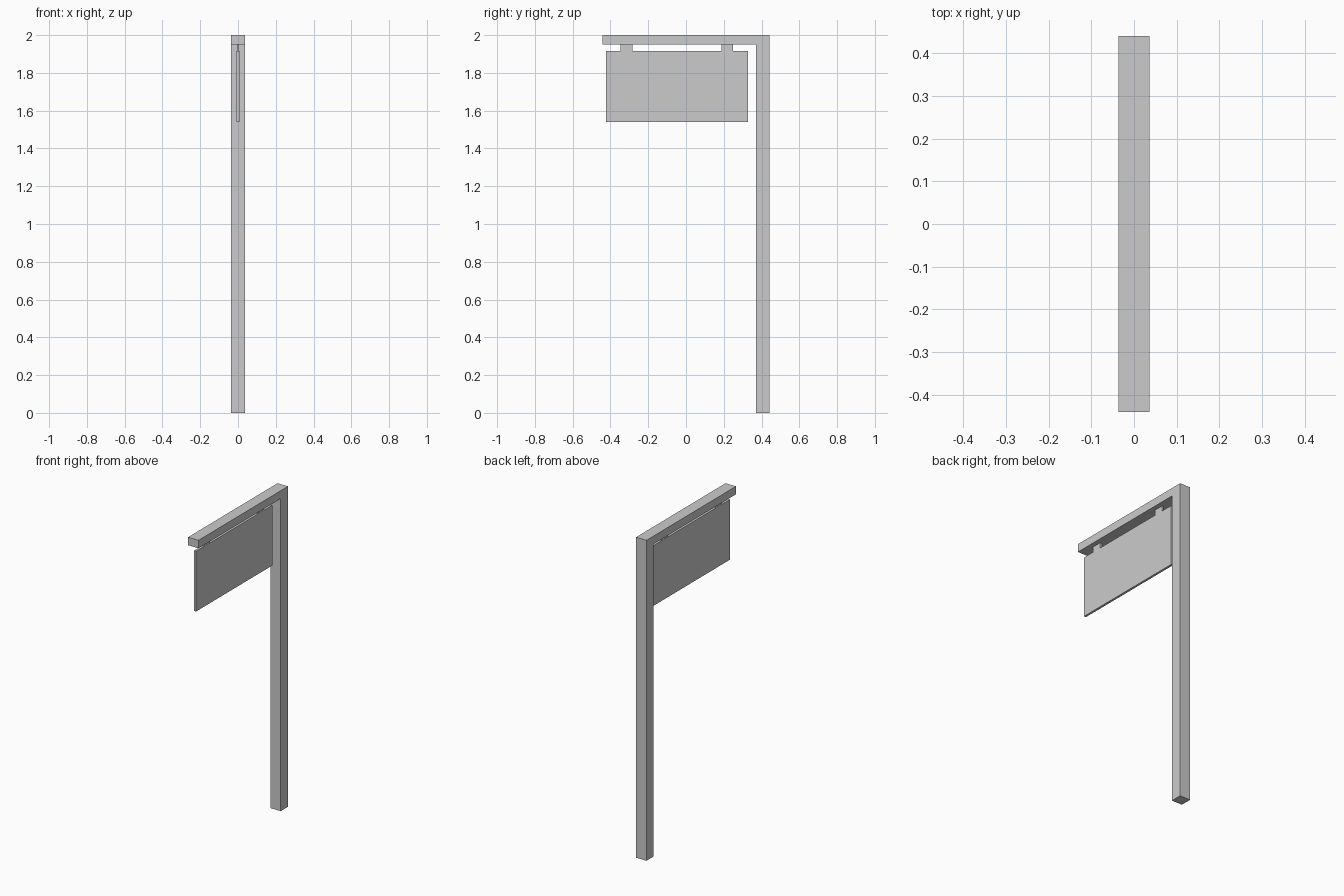
import bpy, bmesh

if "Cube" in bpy.data.objects:
    bpy.data.objects.remove(bpy.data.objects["Cube"])


def extrude_profile(name, points, half_width):
    """Extrude a closed (y, z) outline symmetrically along x."""
    bm = bmesh.new()
    face = bm.faces.new([bm.verts.new((-half_width, y, z)) for y, z in points])
    ext = bmesh.ops.extrude_face_region(bm, geom=[face])
    moved = [v for v in ext["geom"] if isinstance(v, bmesh.types.BMVert)]
    bmesh.ops.translate(bm, vec=(2 * half_width, 0, 0), verts=moved)
    bmesh.ops.recalc_face_normals(bm, faces=bm.faces)
    mesh = bpy.data.meshes.new(name)
    bm.to_mesh(mesh)
    bm.free()
    obj = bpy.data.objects.new(name, mesh)
    bpy.context.collection.objects.link(obj)
    return obj


def rect(y0, y1, z0, z1):
    return [(y0, z0), (y1, z0), (y1, z1), (y0, z1)]


# Post and overhanging arm in one piece
extrude_profile("post_and_arm", [
    (0.37, 0), (0.441, 0), (0.441, 2), (-0.441, 2), (-0.441, 1.95), (0.37, 1.95),
], 0.036)

# Hanging sign board
extrude_profile("sign_board", rect(-0.424, 0.328, 1.541, 1.917), 0.007)

# Two hanger tabs between arm and board
for name, y in (("hanger_front", -0.315), ("hanger_back", 0.218)):
    extrude_profile(name, rect(y - 0.031, y + 0.031, 1.917, 1.95), 0.006)
